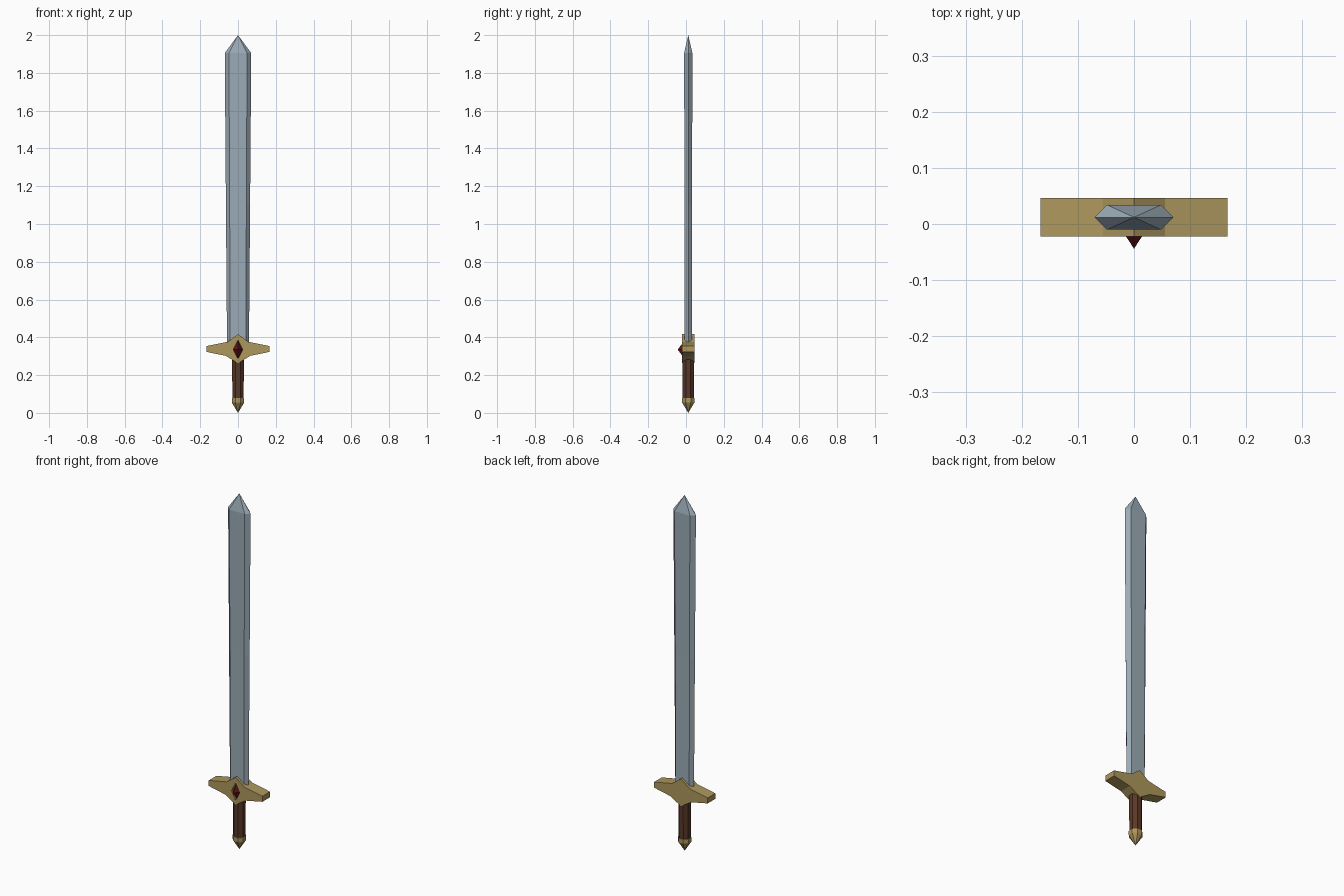
import bpy, math

if "Cube" in bpy.data.objects:
    bpy.data.objects.remove(bpy.data.objects["Cube"])

CY = 0.012  # depth of the sword's centre line


def material(name, rgb):
    m = bpy.data.materials.new(name)
    m.diffuse_color = (*rgb, 1)
    m.use_nodes = True
    m.node_tree.nodes["Principled BSDF"].inputs["Base Color"].default_value = m.diffuse_color
    return m


steel = material("steel", (0.33, 0.41, 0.47))
gold = material("gold", (0.42, 0.31, 0.11))
leather = material("leather", (0.10, 0.04, 0.02))
ruby = material("ruby", (0.14, 0.006, 0.006))


def loft(name, rings, mat=None):
    """Skin equal-sized rings of points; a single-point ring becomes a tip."""
    verts, faces, starts = [], [], []
    for r in rings:
        starts.append(len(verts))
        verts += r
    for i in range(len(rings) - 1):
        n, m = len(rings[i]), len(rings[i + 1])
        a, b = starts[i], starts[i + 1]
        for j in range(max(n, m)):
            k = (j + 1) % max(n, m)
            if n == 1:
                faces.append((a, b + k, b + j))
            elif m == 1:
                faces.append((a + j, a + k, b))
            else:
                faces.append((a + j, a + k, b + k, b + j))
    for r, s, flip in ((rings[0], starts[0], -1), (rings[-1], starts[-1], 1)):
        if len(r) > 1:
            faces.append(list(range(s, s + len(r)))[::flip])
    me = bpy.data.meshes.new(name)
    me.from_pydata(verts, [], faces)
    if mat:
        me.materials.append(mat)
    ob = bpy.data.objects.new(name, me)
    bpy.context.collection.objects.link(ob)
    return ob


def octagon(apothem, z):
    r = apothem / math.cos(math.pi / 8)
    return [(r * math.cos(a), CY + r * math.sin(a), z)
            for a in (math.pi / 8 + i * math.pi / 4 for i in range(8))]


def blade_ring(edge, flat, thick, z):
    return [(x, CY + y, z) for x, y in ((edge, 0), (flat, thick), (-flat, thick),
                                        (-edge, 0), (-flat, -thick), (flat, -thick))]


def xz_ring(points, y):
    return [(x, y, z) for x, z in points]


# Blade: six-sided section widening slightly to a pyramid point
loft("blade", [blade_ring(0.058, 0.042, 0.020, 0.34),
               blade_ring(0.064, 0.044, 0.020, 1.10),
               blade_ring(0.070, 0.048, 0.022, 1.905),
               [(0, CY, 2.0)]], steel)

# Crossguard: mirrored outline extruded in depth
half = [(0.0, 0.417), (0.055, 0.376), (0.167, 0.354), (0.167, 0.323),
        (0.065, 0.302), (0.0, 0.263)]
outline = half + [(-x, z) for x, z in reversed(half[1:-1])]
guard = loft("crossguard", [xz_ring(outline, -0.022), xz_ring(outline, 0.046)], gold)

# Diamond socket cut into the front of the guard
diamond = [(0, 0.385), (0.025, 0.335), (0, 0.285), (-0.025, 0.335)]
socket = loft("socket_cutter", [xz_ring(diamond, -0.06), xz_ring(diamond, -0.006)])
socket.hide_render = True
socket.hide_viewport = True
cut = guard.modifiers.new("socket", "BOOLEAN")
cut.operation = "DIFFERENCE"
cut.solver = "EXACT"
cut.object = socket

# Gem: four-sided pyramid rising from the socket
loft("gem", [[(0, -0.044, 0.335)], xz_ring(diamond, -0.006)], ruby)

# Grip: octagonal
loft("grip", [octagon(0.030, 0.07), octagon(0.031, 0.29)], leather)

# Pommel: octagonal collar and pointed cap
loft("pommel", [[(0, CY, 0.0)], octagon(0.033, 0.055), octagon(0.033, 0.078)], gold)
